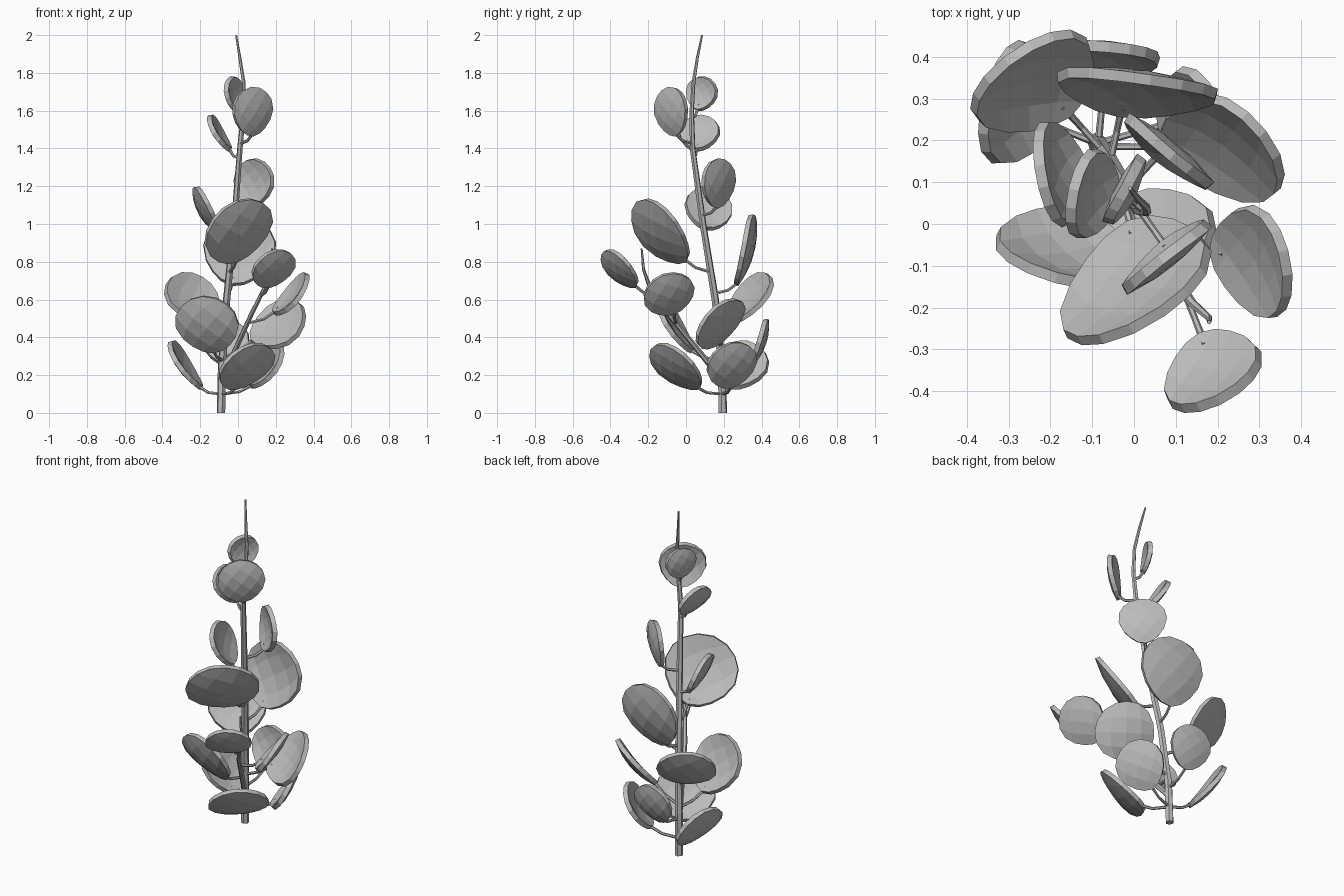
import bpy, bmesh, math
from mathutils import Vector

cube = bpy.data.objects.get("Cube")
if cube:
    bpy.data.objects.remove(cube)

grey = bpy.data.materials.new("plain grey")
grey.use_nodes = True
GREY = (0.5, 0.5, 0.5, 1)
grey.diffuse_color = GREY
grey.node_tree.nodes["Principled BSDF"].inputs["Base Color"].default_value = GREY


def tube(name, points, radii):
    """Six-sided tapering tube through the points."""
    curve = bpy.data.curves.new(name, "CURVE")
    curve.dimensions = "3D"
    curve.bevel_depth = 1
    curve.bevel_resolution = 1
    curve.use_fill_caps = True
    spline = curve.splines.new("POLY")
    spline.points.add(len(points) - 1)
    spline.use_smooth = False
    for p, co, r in zip(spline.points, points, radii):
        p.co = (*co, 1)
        p.radius = r
    curve.materials.append(grey)
    obj = bpy.data.objects.new(name, curve)
    bpy.context.collection.objects.link(obj)
    bpy.ops.object.select_all(action="DESELECT")
    obj.select_set(True)
    bpy.context.view_layer.objects.active = obj
    bpy.ops.object.convert(target="MESH")


def point_at(path, z):
    """Point on a rising path at height z."""
    for a, b in zip(path, path[1:]):
        if z <= b[2]:
            return Vector(a).lerp(Vector(b), max(0, (z - a[2]) / (b[2] - a[2])))
    return Vector(path[-1])


def leaf(name, path, centre, heading, tilt, radius, cells=4, thick=0.026):
    """Round spoon-like blade, its underside facing the heading, on a thin stalk."""
    c = Vector(centre)
    h, t = math.radians(heading), math.radians(tilt)
    normal = Vector((math.cos(h) * math.cos(t), math.sin(h) * math.cos(t), -math.sin(t)))
    root = point_at(path, max(0.1, c.z - radius * math.cos(t) - 0.04))
    up = c - root
    up = (up - normal * up.dot(normal)).normalized()
    side = up.cross(normal)

    # Square grid rounded to a disc, one corner towards the stalk
    bm = bmesh.new()
    bmesh.ops.create_grid(bm, x_segments=cells, y_segments=cells, size=1)
    for v in bm.verts:
        x, y = v.co.x, v.co.y
        u = x * math.sqrt(1 - y * y / 2)
        w = y * math.sqrt(1 - x * x / 2)
        a, b = (u - w) / math.sqrt(2), (u + w) / math.sqrt(2)
        bulge = 0.22 * (1 - b * b) + 0.12 * (1 - a * a) - 0.2
        a *= 1 + 0.13 * b * (1 - b)
        v.co = c + (side * a + up * b + normal * bulge) * radius
    bmesh.ops.recalc_face_normals(bm, faces=bm.faces)
    mesh = bpy.data.meshes.new(name)
    bm.to_mesh(mesh)
    bm.free()
    mesh.materials.append(grey)
    obj = bpy.data.objects.new(name, mesh)
    bpy.context.collection.objects.link(obj)
    solid = obj.modifiers.new("thickness", "SOLIDIFY")
    solid.thickness = thick
    solid.offset = 0

    # Curved stalk from the stem to the blade base
    base = c - (up * 0.95 + normal * 0.06) * radius
    bend = root.lerp(base, 0.6) - Vector((0, 0, 0.015))
    tube(name + "_stalk", [root, bend, base, base + up * 0.03],
         [0.009, 0.008, 0.009, 0.006])


# Stem and side branch
stem = [(-0.09, 0.195, 0), (-0.085, 0.19, 0.25), (-0.06, 0.155, 0.6),
        (-0.02, 0.09, 1), (0.01, 0.035, 1.4), (0.03, 0.03, 1.6),
        (0.03, 0.04, 1.75), (0.01, 0.06, 1.88), (-0.01, 0.085, 2)]
branch = [(-0.085, 0.19, 0.17), (-0.03, 0.09, 0.3), (0.07, -0.09, 0.52),
          (0.14, -0.19, 0.66), (0.18, -0.225, 0.76), (0.18, -0.235, 0.87)]
tube("stem", stem, [0.023, 0.022, 0.02, 0.018, 0.015, 0.012, 0.01, 0.008, 0.005])
tube("branch", branch, [0.015, 0.015, 0.013, 0.011, 0.008, 0.005])

# Leaves: centre, heading, tilt, radius
stem_leaves = [
    ((-0.02, 0.08, 1.69), 153, 6, 0.09),
    ((0.075, -0.075, 1.595), -51, 5, 0.129),
    ((-0.1, 0.07, 1.48), 168, 30, 0.107),
    ((0.08, 0.17, 1.215), 51, 5, 0.13),
    ((-0.175, 0.12, 1.08), 194, 26, 0.127),
    ((0, -0.135, 0.955), -53, 33, 0.203),
    ((0.005, 0.32, 0.86), 84, 13, 0.193),
    ((0.21, 0.18, 0.465), 55, 37, 0.165),
    ((-0.235, 0.335, 0.605), 122, 36, 0.162),
    ((-0.16, -0.06, 0.465), 256, 30, 0.17),
    ((0.04, -0.05, 0.24), -50, 44, 0.165),
    ((0.15, 0.24, 0.25), 26, 31, 0.14),
    ((-0.28, 0.285, 0.25), 168, 33, 0.15),
    ((-0.065, 0.395, 0.375), 85, 18, 0.124),
]
branch_leaves = [
    ((0.185, -0.35, 0.76), -57, 39, 0.125),
    ((0.285, -0.09, 0.625), 20, 37, 0.138),
]
for kind, path, leaves in (("stem", stem, stem_leaves), ("branch", branch, branch_leaves)):
    for i, data in enumerate(leaves, 1):
        leaf(f"{kind}_leaf_{i}", path, *data)
